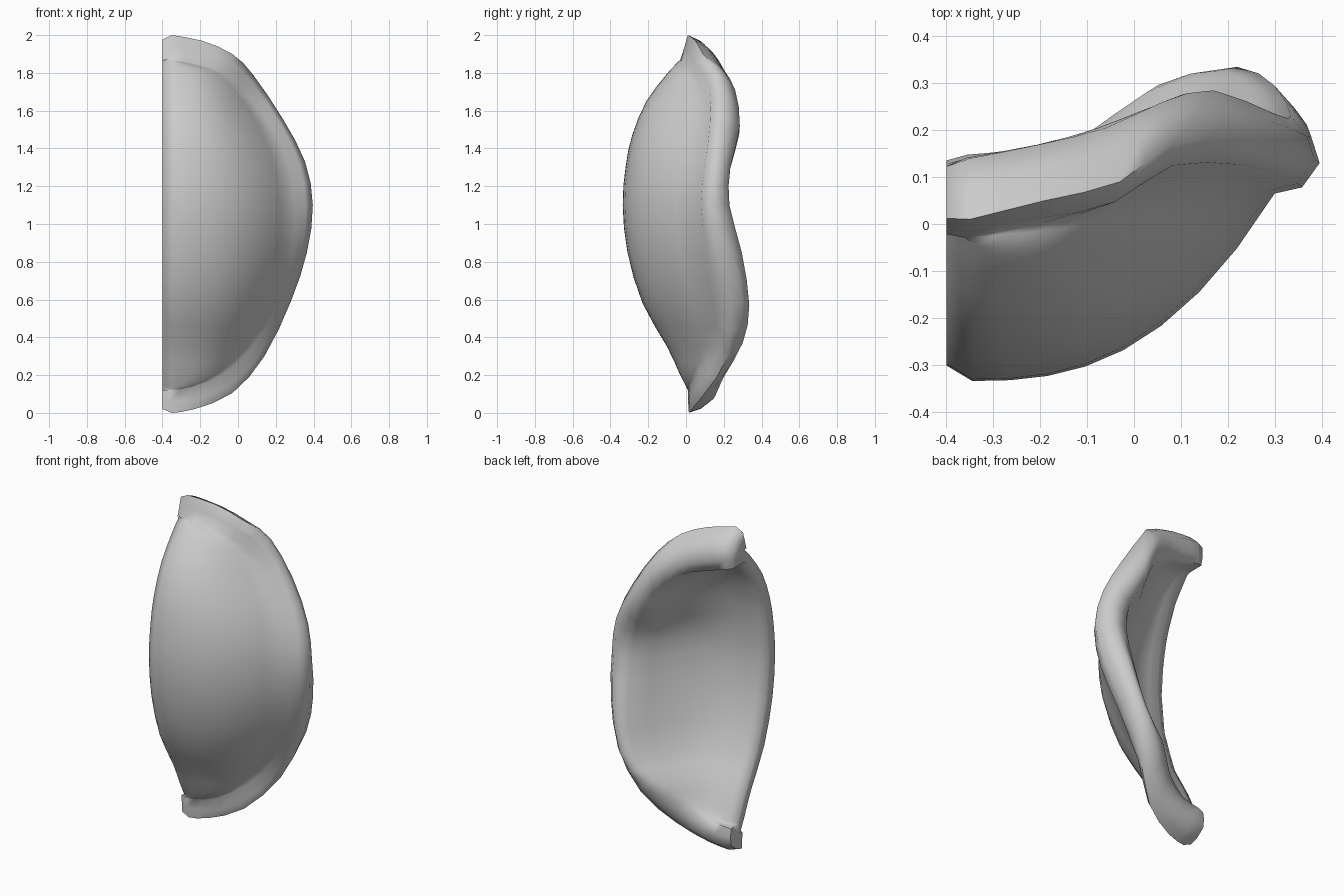
import bpy, bmesh
from mathutils import Vector

if "Cube" in bpy.data.objects:
    bpy.data.objects.remove(bpy.data.objects["Cube"])

# Stations along the rim, top to bottom:
# front seam xyz, outer edge xyz, back edge xyz, depth of the dome on the cut side
STATIONS = [
    (-.36, -.028, 1.87, -.35, .01, 2.0, -.35, .14, 1.91, -.03),
    (-.20, .00, 1.84, -.19, .05, 1.97, -.20, .17, 1.87, -.06),
    (-.06, .04, 1.79, -.03, .09, 1.90, -.06, .205, 1.81, -.105),
    (.08, .115, 1.65, .08, .17, 1.79, .06, .26, 1.71, -.21),
    (.20, .11, 1.47, .235, .18, 1.56, .17, .285, 1.52, -.285),
    (.27, .085, 1.30, .355, .155, 1.33, .30, .235, 1.30, -.32),
    (.30, .065, 1.10, .396, .13, 1.10, .335, .23, 1.10, -.335),
    (.29, .085, .85, .365, .18, .85, .30, .295, .85, -.31),
    (.22, .145, .58, .28, .24, .59, .22, .335, .57, -.23),
    (.08, .16, .35, .14, .22, .30, .09, .30, .37, -.10),
    (-.07, .07, .21, -.03, .10, .105, -.06, .20, .19, -.035),
    (-.23, .02, .14, -.23, .03, .02, -.23, .155, .09, .0),
    (-.36, .01, .12, -.35, .015, .0, -.35, .14, .07, .01),
]
CUT_X = -.40
COLS = 8
WALL = .13


def depth(z):
    """Dome depth on the cut side at height z."""
    for a, b in zip(STATIONS, STATIONS[1:]):
        if z >= b[2]:
            t = (z - b[2]) / (a[2] - b[2])
            return b[9] + (a[9] - b[9]) * t
    return STATIONS[-1][9]


def refine(rows):
    """Insert a smooth halfway station between each pair."""
    out = []
    for i in range(len(rows) - 1):
        p, a = rows[max(i - 1, 0)], rows[i]
        b, n = rows[i + 1], rows[min(i + 2, len(rows) - 1)]
        out.append(a)
        out.append(tuple((9 * (u + v) - w - x) / 16
                         for w, u, v, x in zip(p, a, b, n)))
    return out + [rows[-1]]


def sheet(edge, y_left, power):
    """Curved dome row from the cut side to a rim point."""
    x0 = min(-.345, edge.x)
    return [Vector((x0 + (edge.x - x0) * k / COLS,
                    y_left + (edge.y - y_left) * (k / COLS) ** power,
                    edge.z)) for k in range(COLS + 1)]


def section(row):
    """Closed loop: dome front, rolled rim, dome back, cut edge."""
    s, o, b = Vector(row[0:3]), Vector(row[3:6]), Vector(row[6:9])
    y = row[9]
    d = s - o
    inner = b + Vector((d.x * 1.1, d.y * .35, d.z))
    c = (s + o + b + inner) / 4
    y_in = depth(inner.z) + WALL

    def bulge(p, q, f):
        m = (p + q) / 2
        return m + (m - c).normalized() * f
    fat = .022 * min(1, (s.x + .36) / .25)
    rim = [bulge(s, o, fat), o, bulge(o, b, .014), b, bulge(b, inner, .01)]
    front = sheet(s, y, 2.6)
    back = sheet(inner, y_in, 2.1)
    cut = [Vector((CUT_X, y_in - .03, inner.z)), Vector((CUT_X, y + .033, s.z))]
    return front + rim + back[::-1] + cut


def end_section(loop):
    """Slightly shrunken copy of an end loop pressed onto the cut plane."""
    c = sum(loop, Vector()) / len(loop)
    pts = [c + (p - c) * .85 for p in loop]
    for p in pts:
        p.x = CUT_X
    return pts


loops = [section(r) for r in refine(STATIONS)]
loops = [end_section(loops[0])] + loops + [end_section(loops[-1])]

# Shell with rolled rim
bm = bmesh.new()
rings = [[bm.verts.new(p) for p in lp] for lp in loops]
n = len(rings[0])
for r0, r1 in zip(rings, rings[1:]):
    for k in range(n):
        j = (k + 1) % n
        bm.faces.new((r0[k], r0[j], r1[j], r1[k]))
bm.faces.new(rings[0])
bm.faces.new(rings[-1][::-1])
bmesh.ops.remove_doubles(bm, verts=bm.verts, dist=.002)
bmesh.ops.recalc_face_normals(bm, faces=bm.faces)
mesh = bpy.data.meshes.new("curved_guard_shell")
bm.to_mesh(mesh)
bm.free()
shell = bpy.data.objects.new("curved_guard_shell", mesh)
bpy.context.collection.objects.link(shell)
bpy.context.view_layer.objects.active = shell
shell.select_set(True)
bpy.ops.object.shade_smooth_by_angle(angle=1.25)
